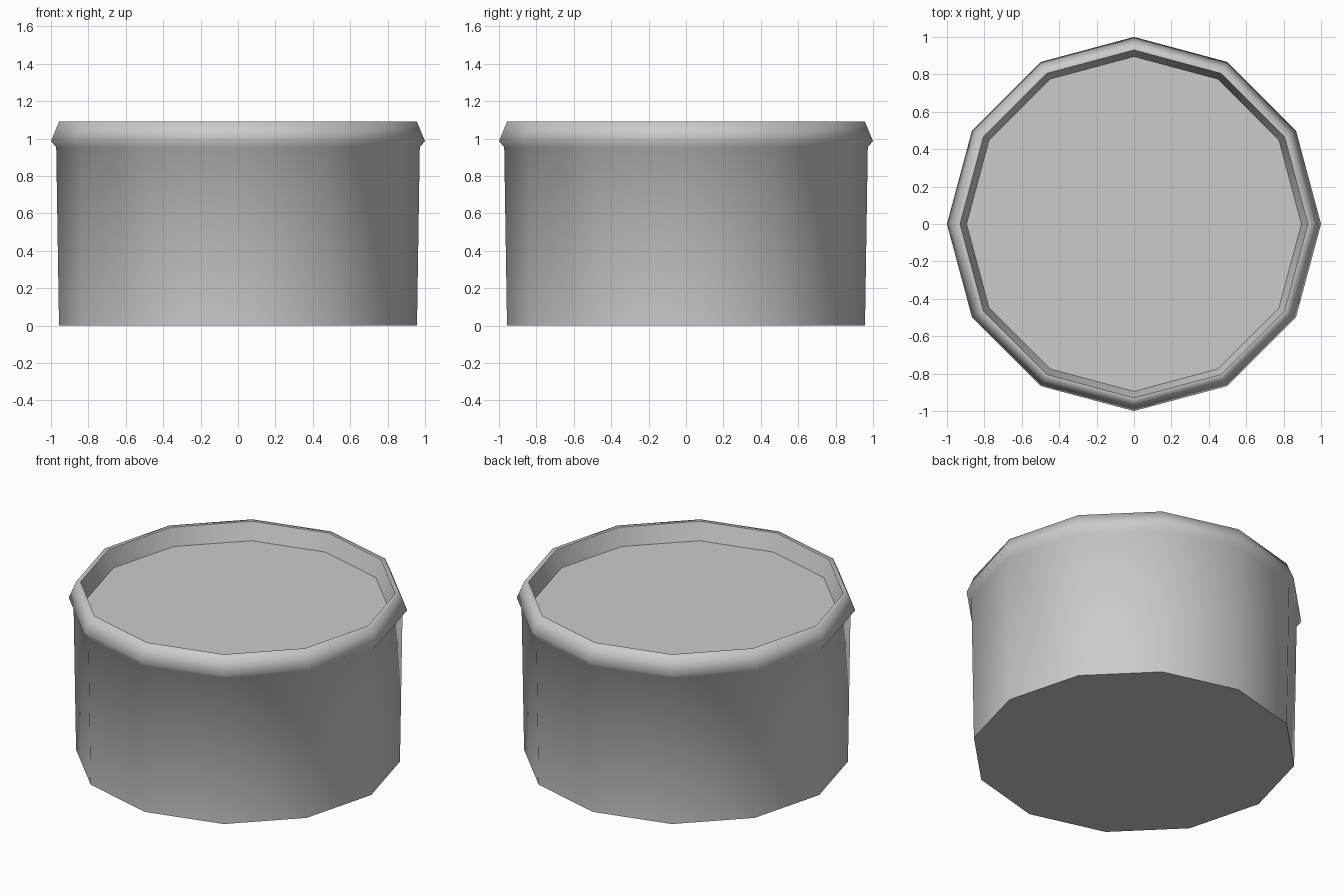
import bpy, bmesh, math

if "Cube" in bpy.data.objects:
    bpy.data.objects.remove(bpy.data.objects["Cube"])

SIDES = 12
# (radius, height) from the base up, over the rim and down to the recessed lid
PROFILE = [(0.957, 0), (0.972, 0.955), (1.0, 0.985), (0.957, 1.09),
           (0.93, 1.09), (0.895, 0.98)]
SHARP_RINGS = (0, 4, 5)

grey = bpy.data.materials.new("light grey")
grey.diffuse_color = (0.6, 0.6, 0.6, 1)
grey.use_nodes = True
grey.node_tree.nodes["Principled BSDF"].inputs["Base Color"].default_value = grey.diffuse_color

bm = bmesh.new()
rings = []
for r, z in PROFILE:
    rings.append([bm.verts.new((r * math.cos(a), r * math.sin(a), z))
                  for a in (2 * math.pi * i / SIDES for i in range(SIDES))])

# Wall, rim and inner lip
for low, high in zip(rings, rings[1:]):
    for i in range(SIDES):
        j = (i + 1) % SIDES
        bm.faces.new((low[i], low[j], high[j], high[i])).smooth = True

# Base and recessed top
bm.faces.new(rings[0][::-1])
bm.faces.new(rings[-1])

# Hard creases at the base, inner rim edge and recess edge
for k in SHARP_RINGS:
    for i in range(SIDES):
        bm.edges.get((rings[k][i], rings[k][(i + 1) % SIDES])).smooth = False

mesh = bpy.data.meshes.new("round_tub")
bm.to_mesh(mesh)
bm.free()
mesh.materials.append(grey)
bpy.context.collection.objects.link(bpy.data.objects.new("round_tub", mesh))
